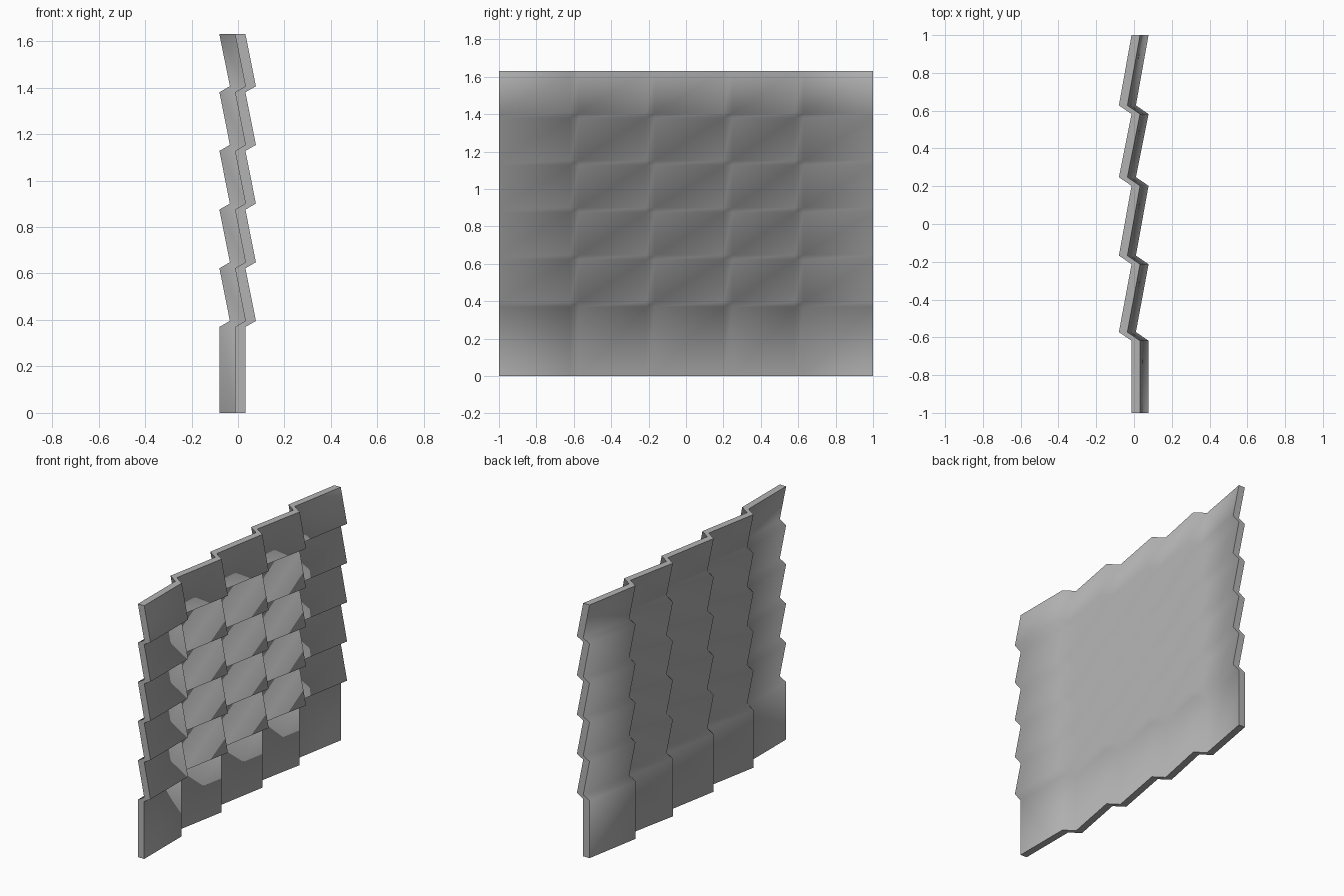
import bpy, bmesh

cube = bpy.data.objects.get("Cube")
if cube:
    bpy.data.objects.remove(cube, do_unlink=True)

THICKNESS = 0.045
BASE_X = -0.08
SIDE_RISE, COURSE_RISE = 0.067, 0.045

# Vertical pleats: flat first strip, then sawteeth along y
side = [(-1.0, SIDE_RISE)]
for step in (-0.595, -0.19, 0.225, 0.605):
    side += [(step - 0.023, SIDE_RISE), (step + 0.023, 0.0)]
side.append((1.0, SIDE_RISE))

# Overlapping courses: flat bottom row, then sawteeth up z
courses = [(0.0, 0.0)]
for i in range(5):
    z = 0.37 + i * 0.2525
    courses += [(z, 0.0), (z + 0.026, COURSE_RISE)]
courses.append((1.63, 0.0))

# Folded sheet with two skins
bm = bmesh.new()
skins = [[[bm.verts.new((BASE_X + depth + f + g, y, z)) for z, g in courses]
          for y, f in side] for depth in (0.0, THICKNESS)]
rows, cols = len(side), len(courses)
for skin in skins:
    for i in range(rows - 1):
        for j in range(cols - 1):
            bm.faces.new((skin[i][j], skin[i + 1][j],
                          skin[i + 1][j + 1], skin[i][j + 1]))

# Rim joining the skins
loop = [(i, 0) for i in range(rows - 1)]
loop += [(rows - 1, j) for j in range(cols - 1)]
loop += [(i, cols - 1) for i in range(rows - 1, 0, -1)]
loop += [(0, j) for j in range(cols - 1, 0, -1)]
rim = []
for (a, b), (c, d) in zip(loop, loop[1:] + loop[:1]):
    rim.append(bm.faces.new((skins[0][a][b], skins[0][c][d],
                             skins[1][c][d], skins[1][a][b])))
bmesh.ops.recalc_face_normals(bm, faces=bm.faces)

# Soft folds inside, crisp flat rim
for face in bm.faces:
    face.smooth = True
for face in rim:
    face.smooth = False
    for edge in face.edges:
        edge.smooth = False

mesh = bpy.data.meshes.new("folded_panel")
bm.to_mesh(mesh)
bm.free()
panel = bpy.data.objects.new("folded_panel", mesh)
bpy.context.collection.objects.link(panel)

# Plain grey finish
grey = bpy.data.materials.new("light_grey")
grey.use_nodes = True
colour = (0.45, 0.45, 0.45, 1.0)
grey.diffuse_color = colour
grey.node_tree.nodes["Principled BSDF"].inputs["Base Color"].default_value = colour
mesh.materials.append(grey)
